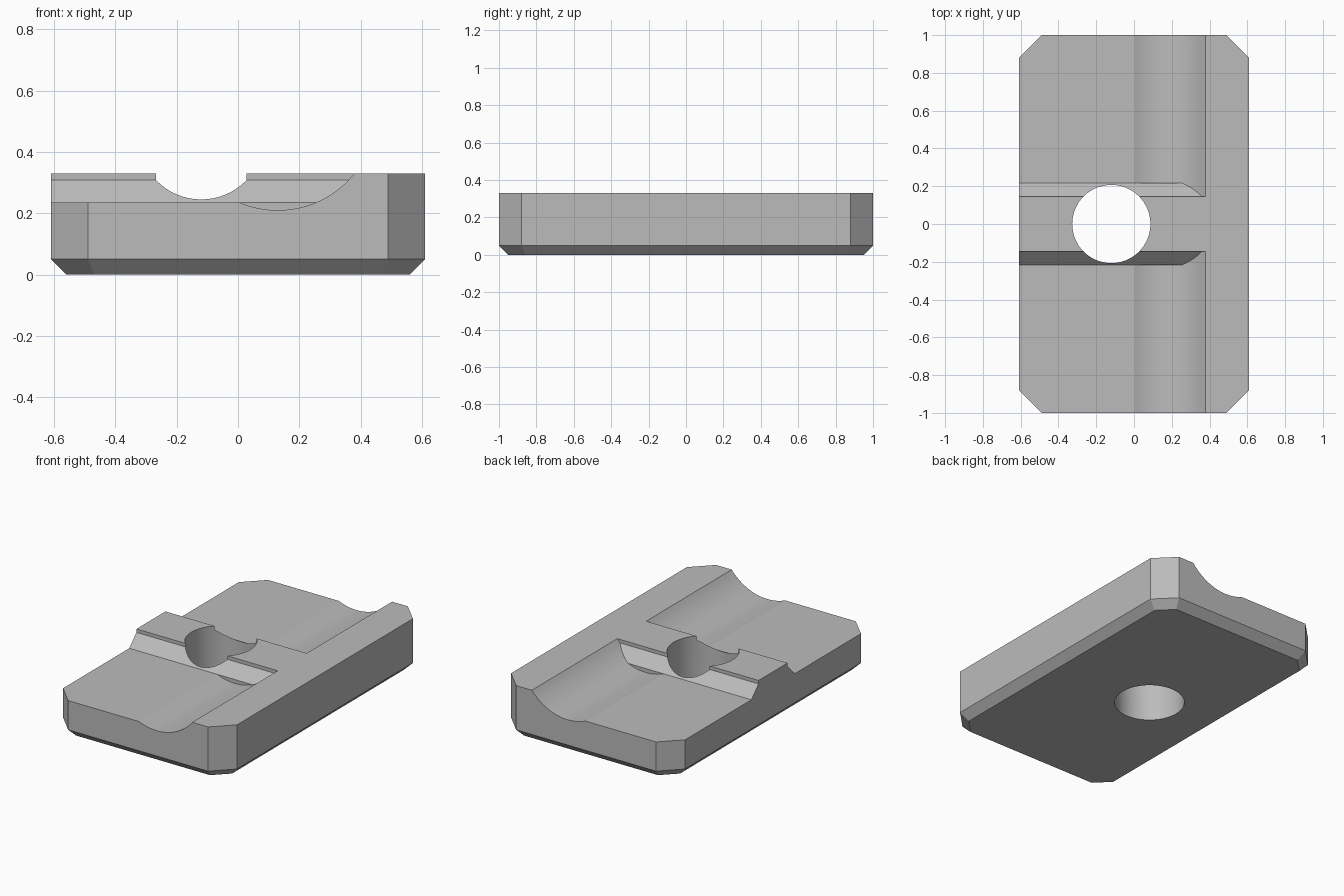
import bpy, bmesh, math

cube = bpy.data.objects.get("Cube")
if cube:
    bpy.data.objects.remove(cube, do_unlink=True)

grey = bpy.data.materials.new("plain grey")
grey.use_nodes = True
colour = (0.5, 0.5, 0.5, 1)
grey.diffuse_color = colour
grey.node_tree.nodes["Principled BSDF"].inputs["Base Color"].default_value = colour

HALF_X, HALF_Y, TOP, FLOOR = 0.61, 1.0, 0.33, 0.235
CORNER, BEVEL = 0.12, 0.05


def loft(name, rings):
    """Closed solid through a list of matching rings of points."""
    bm = bmesh.new()
    loops = [[bm.verts.new(p) for p in ring] for ring in rings]
    n = len(loops[0])
    for a, b in zip(loops, loops[1:]):
        for i in range(n):
            j = (i + 1) % n
            bm.faces.new((a[i], a[j], b[j], b[i]))
    bm.faces.new(loops[0])
    bm.faces.new(loops[-1])
    bmesh.ops.recalc_face_normals(bm, faces=bm.faces)
    mesh = bpy.data.meshes.new(name)
    bm.to_mesh(mesh)
    bm.free()
    mesh.materials.append(grey)
    obj = bpy.data.objects.new(name, mesh)
    bpy.context.collection.objects.link(obj)
    return obj


def subtract(target, cutter):
    mod = target.modifiers.new("cut " + cutter.name, "BOOLEAN")
    mod.operation, mod.solver, mod.object = "DIFFERENCE", "EXACT", cutter
    bpy.context.view_layer.objects.active = target
    bpy.ops.object.modifier_apply(modifier=mod.name)
    bpy.data.objects.remove(cutter, do_unlink=True)


def outline(inset, z):
    """Rectangle with clipped corners, offset inwards."""
    x, y = HALF_X - inset, HALF_Y - inset
    c = CORNER - inset * (2 - math.sqrt(2)) + 0.0
    return [(x, c - y, z), (x, y - c, z), (x - c, y, z), (c - x, y, z),
            (-x, y - c, z), (-x, c - y, z), (c - x, -y, z), (x - c, -y, z)]


# Plate with clipped corners and a bevelled underside
plate = loft("clamp_plate", [outline(BEVEL, 0), outline(0, BEVEL), outline(0, TOP)])

# Recess: flat floor running into a round groove, open to one side
cx, cz, r = 0.13, 0.53, 0.32
start = -math.pi / 2 - math.acos((cz - FLOOR) / r)
end = -math.asin((cz - TOP) / r)
steps = 24
arc = [(cx + r * math.cos(a), cz + r * math.sin(a))
       for a in (start + (end - start) * i / steps for i in range(steps + 1))]
profile = [(-1, FLOOR)] + arc + [(arc[-1][0], 0.6), (-1, 0.6)]
recess = loft("recess_cutter", [[(x, y, z) for x, z in profile] for y in (-1.2, 1.2)])

# Cross rib left standing, with sloped shoulders
side = [(0.217, 0.1), (0.217, FLOOR), (0.145, 0.308), (0.145, 0.8)]
section = side + [(-y, z) for y, z in reversed(side)]
rib = loft("rib_keeper", [[(x, y, z) for y, z in section] for x in (-1.3, 1.3)])
subtract(recess, rib)
subtract(plate, recess)

# Bolt hole
n = 64
circle = [(math.cos(math.tau * i / n), math.sin(math.tau * i / n)) for i in range(n)]
bore = loft("hole_cutter", [[(-0.12 + 0.207 * x, 0.207 * y, z) for x, y in circle]
                            for z in (-0.2, 0.6)])
subtract(plate, bore)

# Smooth curves, sharp edges
bpy.ops.object.select_all(action="DESELECT")
plate.select_set(True)
bpy.context.view_layer.objects.active = plate
bpy.ops.object.shade_smooth_by_angle(angle=math.radians(20))
